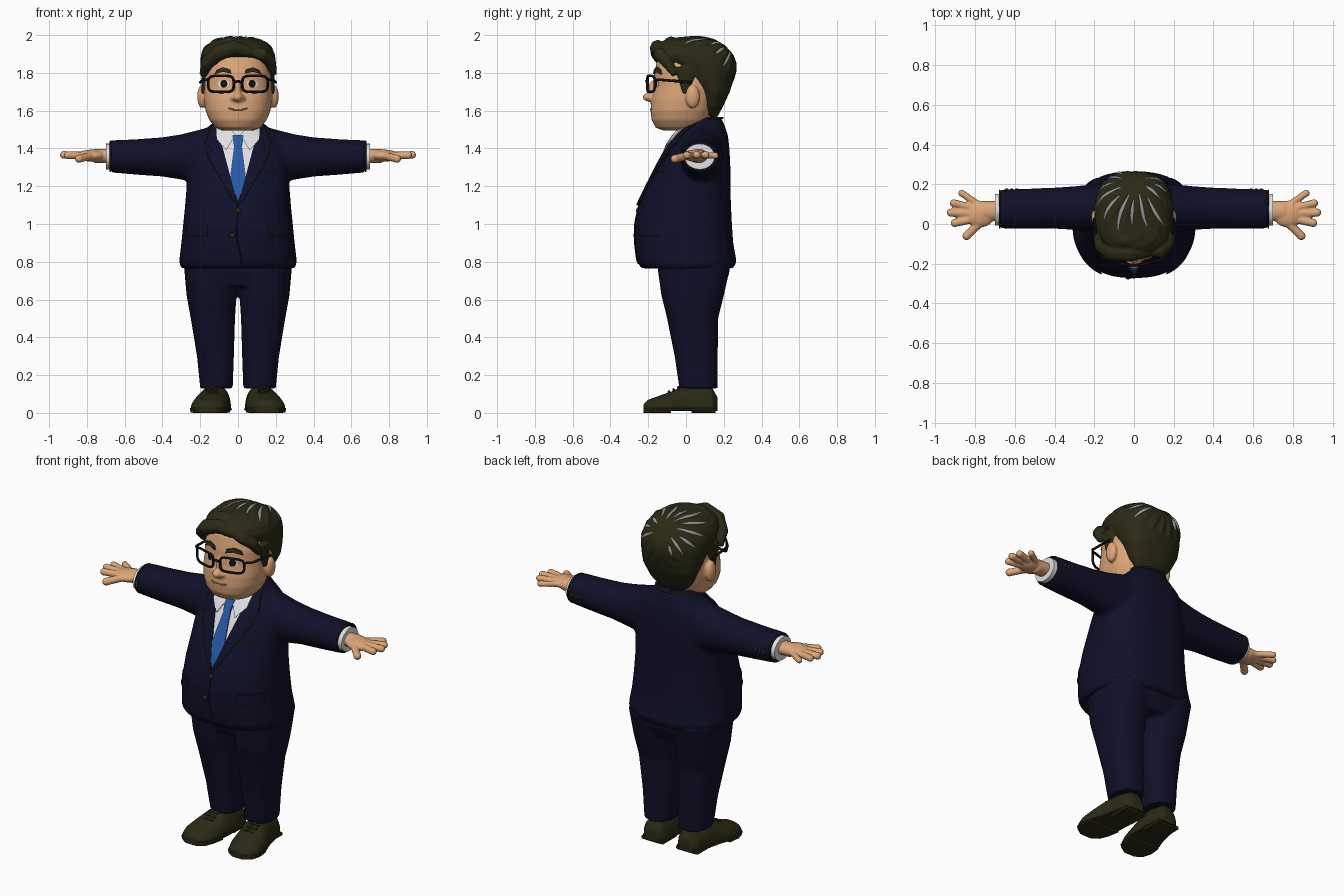
import bpy, bmesh, math
from mathutils import Vector
from mathutils.bvhtree import BVHTree

if "Cube" in bpy.data.objects:
    bpy.data.objects.remove(bpy.data.objects["Cube"])


def material(name, r, g, b):
    m = bpy.data.materials.new(name)
    m.use_nodes = True
    m.diffuse_color = (r, g, b, 1)
    m.node_tree.nodes["Principled BSDF"].inputs["Base Color"].default_value = (r, g, b, 1)
    return m


SUIT = material("navy suit", .005, .005, .022)
SKIN = material("skin", .72, .38, .19)
HAIR = material("dark hair", .024, .023, .008)
GREY = material("grey streak", .3, .3, .3)
SHIRT = material("white shirt", .75, .75, .77)
TIE = material("blue tie", .02, .1, .36)
SHOE = material("brown shoe", .024, .022, .007)
BLACK = material("black frame", .006, .006, .005)
LIP = material("lip", .4, .15, .08)


def finish(name, bm, mat):
    """Turn a bmesh into a smooth shaded object."""
    bmesh.ops.recalc_face_normals(bm, faces=bm.faces)
    me = bpy.data.meshes.new(name)
    bm.to_mesh(me)
    bm.free()
    me.materials.clear()
    me.materials.append(mat)
    ob = bpy.data.objects.new(name, me)
    bpy.context.collection.objects.link(ob)
    me.shade_smooth()
    me.set_sharp_from_angle(angle=math.radians(45))
    return ob


def baked(ob):
    """Evaluated geometry as a bmesh; removes the source object."""
    dg = bpy.context.evaluated_depsgraph_get()
    me = bpy.data.meshes.new_from_object(ob.evaluated_get(dg))
    bm = bmesh.new()
    bm.from_mesh(me)
    bpy.data.objects.remove(ob)
    bpy.data.meshes.remove(me)
    return bm


def loft(name, rings, mat, axis="z", p=2.3, n=48, floor=None):
    """Superellipse rings (t, centre a, radius a, centre b, radius b)."""
    bm = bmesh.new()
    loops = []
    for t, ca, ra, cb, rb in rings:
        loop = []
        for i in range(n):
            c, s = math.cos(math.tau * i / n), math.sin(math.tau * i / n)
            a = ca + ra * math.copysign(abs(c) ** (2 / p), c)
            b = cb + rb * math.copysign(abs(s) ** (2 / p), s)
            if floor is not None:
                b = max(b, floor)
            loop.append(bm.verts.new({"z": (a, b, t), "x": (t, a, b), "y": (a, t, b)}[axis]))
        loops.append(loop)
    for lo, hi in zip(loops, loops[1:]):
        for i in range(n):
            bm.faces.new((lo[i], lo[(i + 1) % n], hi[(i + 1) % n], hi[i]))
    bm.faces.new(loops[0])
    bm.faces.new(loops[-1])
    return finish(name, bm, mat)


def stack(name, rows, mat, p=2.3):
    """Upright loft from (z, half width, front y, back y)."""
    return loft(name, [(z, 0, rx, (f + b) / 2, (b - f) / 2) for z, rx, f, b in rows], mat, p=p)


def ball(name, centre, radii, mat):
    bm = bmesh.new()
    bmesh.ops.create_uvsphere(bm, u_segments=24, v_segments=16, radius=1)
    bmesh.ops.scale(bm, vec=radii, verts=bm.verts)
    bmesh.ops.translate(bm, vec=centre, verts=bm.verts)
    return finish(name, bm, mat)


def tube(name, pts, radius, mat, taper=None, cyclic=False):
    cu = bpy.data.curves.new(name, "CURVE")
    cu.dimensions = "3D"
    cu.bevel_depth, cu.bevel_resolution, cu.resolution_u = radius, 2, 4
    cu.use_fill_caps = True
    sp = cu.splines.new("POLY")
    sp.points.add(len(pts) - 1)
    for i, (q, co) in enumerate(zip(sp.points, pts)):
        q.co = (*co, 1)
        q.radius = taper(i / (len(pts) - 1)) if taper else 1
    sp.use_cyclic_u = cyclic
    ob = bpy.data.objects.new(name, cu)
    bpy.context.collection.objects.link(ob)
    return finish(name, baked(ob), mat)


def fuse(name, parts, mat, voxel, smooth=4):
    """Blend closed parts into one soft skin."""
    bm = bmesh.new()
    for ob in parts:
        bm.from_mesh(ob.data)
        bpy.data.objects.remove(ob)
    ob = finish(name, bm, mat)
    rm = ob.modifiers.new("blend", "REMESH")
    rm.mode, rm.voxel_size = "VOXEL", voxel
    sm = ob.modifiers.new("soften", "SMOOTH")
    sm.factor, sm.iterations = .5, smooth
    return finish(name, baked(ob), mat)


def tree(ob):
    return BVHTree.FromPolygons([v.co for v in ob.data.vertices],
                                [p.vertices for p in ob.data.polygons])


def front(bvh, x, z, lift=0.0):
    """Point on a surface seen from the front."""
    co = bvh.ray_cast(Vector((x, -2, z)), Vector((0, 1, 0)))[0]
    if co is None:
        co = bvh.find_nearest(Vector((x, -.1, z)))[0]
    return Vector((x, co.y - lift, z))


def plate(name, pts, mat, bvh, lift, side=1, step=.02):
    """Thin panel with an (x, z) outline, laid on a surface."""
    bm = bmesh.new()
    bm.faces.new([bm.verts.new((x * side, 0, z)) for x, z in pts])
    bmesh.ops.triangulate(bm, faces=bm.faces)
    for k, axis in ((0, (1, 0, 0)), (2, (0, 0, 1))):
        vals = [v.co[k] for v in bm.verts]
        for i in range(math.ceil(min(vals) / step), math.floor(max(vals) / step) + 1):
            bmesh.ops.bisect_plane(bm, geom=bm.verts[:] + bm.edges[:] + bm.faces[:],
                                   plane_co=Vector(axis) * i * step, plane_no=axis)
    for v in bm.verts:
        v.co = front(bvh, v.co.x, v.co.z, lift)
    ext = bmesh.ops.extrude_face_region(bm, geom=bm.faces[:], use_keep_orig=True)
    verts = [g for g in ext["geom"] if isinstance(g, bmesh.types.BMVert)]
    bmesh.ops.translate(bm, vec=(0, lift + .003, 0), verts=verts)
    return finish(name, bm, mat)


def seam(name, pts, mat, bvh, radius, lift=0.0, side=1):
    path = []
    for (x0, z0), (x1, z1) in zip(pts, pts[1:]):
        for i in range(8):
            path.append(front(bvh, side * (x0 + (x1 - x0) * i / 7), z0 + (z1 - z0) * i / 7, lift))
    return tube(name, path, radius, mat)


def oval(cx, cz, rx, rz):
    return [(cx + rx * math.cos(math.tau * i / 16), cz + rz * math.sin(math.tau * i / 16)) for i in range(16)]


# Jacket: body and sleeves
parts = [stack("body", [
    (.765, .30, -.235, .25), (.80, .312, -.26, .268), (.9, .3, -.272, .25), (1, .29, -.272, .243),
    (1.1, .28, -.25, .238), (1.2, .272, -.205, .235), (1.3, .268, -.155, .235), (1.4, .25, -.1, .23),
    (1.47, .21, -.055, .222), (1.52, .15, -.015, .205), (1.565, .105, .03, .185)], SUIT, 2.4)]
for s in (1, -1):
    parts.append(loft("sleeve", [(s * x, y, ry, z, rz) for x, y, ry, z, rz in (
        (.1, .09, .1, 1.37, .16), (.2, .085, .115, 1.36, .14), (.3, .08, .11, 1.355, .12),
        (.4, .08, .103, 1.355, .104), (.55, .077, .1, 1.355, .093), (.675, .075, .098, 1.358, .085))],
        SUIT, "x", 2))
jacket = fuse("jacket", parts, SUIT, .012, 5)
jt = tree(jacket)

# Shirt front, tie, lapels and collar
plate("shirt_front", [(0, 1.12), (.12, 1.5), (.09, 1.53), (-.09, 1.53), (-.12, 1.5)], SHIRT, jt, .005)
plate("tie_blade", [(-.02, 1.42), (.02, 1.42), (.043, 1.24), (0, 1.115), (-.043, 1.24)], TIE, jt, .012)
plate("tie_knot", [(-.03, 1.47), (.03, 1.47), (.021, 1.41), (-.021, 1.41)], TIE, jt, .02)
lapel = [(0, 1.1), (.03, 1.13), (.165, 1.37), (.135, 1.395), (.175, 1.43), (.14, 1.525), (.112, 1.52)]
for s in (1, -1):
    plate("lapel", lapel, SUIT, jt, .013, s)
    seam("lapel_piping", lapel[:6], SHOE, jt, .003, .012, s)
    plate("shirt_collar", [(.012, 1.475), (.062, 1.39), (.112, 1.45), (.115, 1.53), (.08, 1.54)], SHIRT, jt, .018, s)
    plate("pocket_flap", [(.165, .94), (.275, .94), (.275, 1), (.165, 1)], SUIT, jt, .008, s)
    seam("pocket_piping", [(.165, .995), (.165, .94), (.275, .94)], SHOE, jt, .003, .008, s)
seam("breast_pocket", [(.12, 1.27), (.21, 1.285)], SHOE, jt, .003)
seam("jacket_closing", [(0, 1.1), (-.008, .94), (.02, .79)], SUIT, jt, .004)
for x, z in ((0, 1.07), (-.03, .94)):
    ball("jacket_button", front(jt, x, z), (.014, .008, .014), SHOE)
stack("collar_band", [(1.44, .115, -.035, .17), (1.53, .1, -.02, .165), (1.575, .095, .03, .16)], SHIRT)
tube("collar_piping", [(.112 * math.cos(a), .11 + .085 * math.sin(a), 1.562) for a in
                       (math.pi * i / 16 for i in range(17))], .005, SHOE)

# Cuffs, sleeve trim and hands
for s in (1, -1):
    loft("shirt_cuff", [(s * x, .072, .08, 1.357, .068) for x in (.62, .7)], SHIRT, "x", 2)
    ring = [(s * .676, .075 + .094 * math.cos(a), 1.358 + .08 * math.sin(a))
            for a in (math.tau * i / 32 for i in range(32))]
    tube("sleeve_trim", ring, .004, SHOE, cyclic=True)
    for x in (.59, .615, .64):
        ball("sleeve_button", (s * x, .172, 1.36), (.01, .007, .01), SHOE)
    hand = [ball("palm", (s * .775, .05, 1.362), (.075, .068, .032), SKIN),
            loft("wrist", [(s * x, .065, .05, 1.36, .038) for x in (.66, .76)], SKIN, "x", 2)]
    for x, y, z, r in ((.885, .155, 1.362, .018), (.925, .105, 1.366, .02), (.94, .057, 1.366, .021),
                       (.92, .005, 1.364, .021), (.86, -.06, 1.345, .022)):
        root = Vector((s * .775, .05 + (y - .05) * .4, 1.362))
        tip = Vector((s * (x - .018), y, z))
        hand.append(tube("finger", [root, (root + tip) / 2, tip], r, SKIN))
        hand.append(ball("fingertip", tip, (r, r, r), SKIN))
    fuse("hand", hand, SKIN, .006, 3)

# Trousers
parts = [stack("seat", [(.67, .25, -.12, .2), (.74, .275, -.145, .23), (.82, .27, -.15, .23)], SUIT, 2.5)]
for s in (1, -1):
    parts.append(loft("leg", [(z, s * (a + b) / 2, (b - a) / 2, (f + k) / 2, (k - f) / 2) for z, a, b, f, k in (
        (.13, .028, .2, -.035, .168), (.3, .022, .217, -.06, .168), (.5, .016, .25, -.1, .17),
        (.62, .008, .272, -.13, .2), (.8, 0, .288, -.155, .24))], SUIT, p=2.4))
fuse("trousers", parts, SUIT, .011, 3)

# Shoes
last = [(.168, .112, .04, .08), (.14, .115, .072, .13), (.05, .12, .083, .148), (-.02, .13, .09, .14),
        (-.08, .143, .1, .112), (-.15, .153, .098, .088), (-.2, .156, .08, .07), (-.226, .157, .04, .045)]
for s in (1, -1):
    upper = loft("upper", [(y, s * x, rx, .02, h - .02) for y, x, rx, h in last], SHOE, "y", 2.3, floor=.015)
    fuse("shoe_upper", [upper], SHOE, .007, 3)
    loft("shoe_sole", [(y, s * x, rx + .004, .019, .008) for y, x, rx, h in last], SHOE, "y", 6)
    loft("shoe_heel", [(y, s * .116, .074, .011, .011) for y in (.03, .155)], SHOE, "y", 6)
    loft("sole_tread", [(y, s * x, rx, .008, .008) for y, x, rx, h in last[4:]], SHOE, "y", 6)
    for y, z in ((-.04, .136), (-.065, .124), (-.09, .112)):
        tube("lace", [(s * .105, y, z - .008), (s * .137, y, z), (s * .17, y, z - .008)], .007, SHOE)

# Head with nose and ears
parts = [stack("skull", [
    (1.495, .08, -.12, .07), (1.51, .12, -.16, .1), (1.55, .152, -.182, .13), (1.6, .172, -.188, .15),
    (1.66, .18, -.184, .17), (1.72, .18, -.172, .19), (1.8, .178, -.168, .2), (1.88, .165, -.15, .19),
    (1.93, .12, -.1, .15)], SKIN),
    stack("neck", [(1.43, .095, -.02, .15), (1.6, .1, -.02, .15)], SKIN),
    ball("nose", (0, -.19, 1.672), (.028, .04, .025), SKIN),
    ball("bridge", (0, -.175, 1.71), (.016, .028, .05), SKIN)]
for s in (1, -1):
    parts.append(ball("nostril", (s * .022, -.182, 1.666), (.018, .022, .016), SKIN))
    parts.append(ball("ear", (s * .19, .035, 1.675), (.026, .038, .062), SKIN))
head = fuse("head", parts, SKIN, .007, 4)
ht = tree(head)

# Face details and glasses
seam("mouth", [(-.05, 1.613), (-.025, 1.606), (.025, 1.606), (.05, 1.613)], LIP, ht, .004)
for s in (1, -1):
    plate("eye_white", oval(.077, 1.742, .03, .02), SHIRT, ht, .002, s, .01)
    plate("iris", oval(.075, 1.742, .019, .021), BLACK, ht, .004, s, .01)
    plate("eyebrow", [(.035, 1.795), (.08, 1.806), (.125, 1.792), (.115, 1.815), (.08, 1.83), (.04, 1.818)],
          HAIR, ht, .009, s)
    rim = []
    for i in range(32):
        a = math.tau * i / 32
        c, d = math.cos(a), math.sin(a)
        x = .09 + .067 * math.copysign(abs(c) ** .5, c)
        rim.append((s * x, -.205 + 1.6 * x * x, 1.742 + .043 * math.copysign(abs(d) ** .5, d)))
    tube("glasses_rim", rim, .007, BLACK, cyclic=True)
    tube("glasses_temple", [(s * .157, -.165, 1.765), (s * .188, -.13, 1.763), (s * .2, .03, 1.75)], .007, BLACK)
tube("glasses_bridge", [(-.027, -.204, 1.75), (0, -.21, 1.757), (.027, -.204, 1.75)], .007, BLACK)

# Hair: cap, swept fringe and crown locks
parts = [stack("cap", [
    (1.565, .085, .09, .165), (1.62, .135, .075, .195), (1.7, .172, .05, .232), (1.76, .186, -.01, .25),
    (1.82, .196, -.06, .258), (1.86, .2, -.12, .256), (1.9, .195, -.16, .242), (1.94, .172, -.155, .212),
    (1.97, .13, -.12, .16), (1.985, .06, -.07, .08)], HAIR)]
swell = lambda t: .35 + .65 * math.sin(math.pi * min(1, .15 + .8 * t))
for path, r in (([(.07, -.14, 1.91), (-.02, -.15, 1.935), (-.11, -.145, 1.905), (-.165, -.11, 1.85), (-.185, -.06, 1.79)], .045),
                ([(.06, -.08, 1.94), (-.04, -.08, 1.955), (-.13, -.06, 1.915), (-.18, -.01, 1.85)], .042),
                ([(.08, -.14, 1.905), (.13, -.14, 1.9), (.17, -.1, 1.86), (.19, -.06, 1.79)], .038)):
    parts.append(tube("fringe_lock", path, r, HAIR, swell))
for s in (1, -1):
    parts.append(loft("sideburn", [(z, s * .178, .016, .0, r) for z, r in ((1.69, .018), (1.75, .035), (1.83, .06))], HAIR))
core = Vector((0, .04, 1.78))
pole = Vector((0, .72, .69)).normalized()
across = Vector((1, 0, 0))
up = across.cross(pole)


def meridian(bvh, phi, start, end, sink):
    """Path on the hair fanning out from the crown."""
    pts = []
    for i in range(12):
        th = math.radians(start + (end - start) * i / 11)
        ph = math.radians(phi + 12 * math.sin(th * 2))
        d = pole * math.cos(th) + (across * math.cos(ph) + up * math.sin(ph)) * math.sin(th)
        pts.append(bvh.ray_cast(core + d, -d)[0] - d * sink)
    return pts


cap_tree = tree(parts[0])
for phi in range(0, 360, 24):
    reach = 85 if 20 < phi % 360 < 160 else 62
    parts.append(tube("crown_lock", meridian(cap_tree, phi, 4, reach, .02), .032, HAIR, swell))
hair = fuse("hair", parts, HAIR, .007, 2)
hair_tree = tree(hair)
for k, phi in enumerate((-35, -10, 14, 38, 60, 82, 104, 128, 152, 176, 200, 222)):
    end = 72 if 20 < phi < 160 else 52
    tube("hair_streak", meridian(hair_tree, phi, 14 + 8 * (k % 2), end - 6 * (k % 3), .004), .0115, GREY,
         lambda t: math.sin(math.pi * (.05 + .9 * t)))
